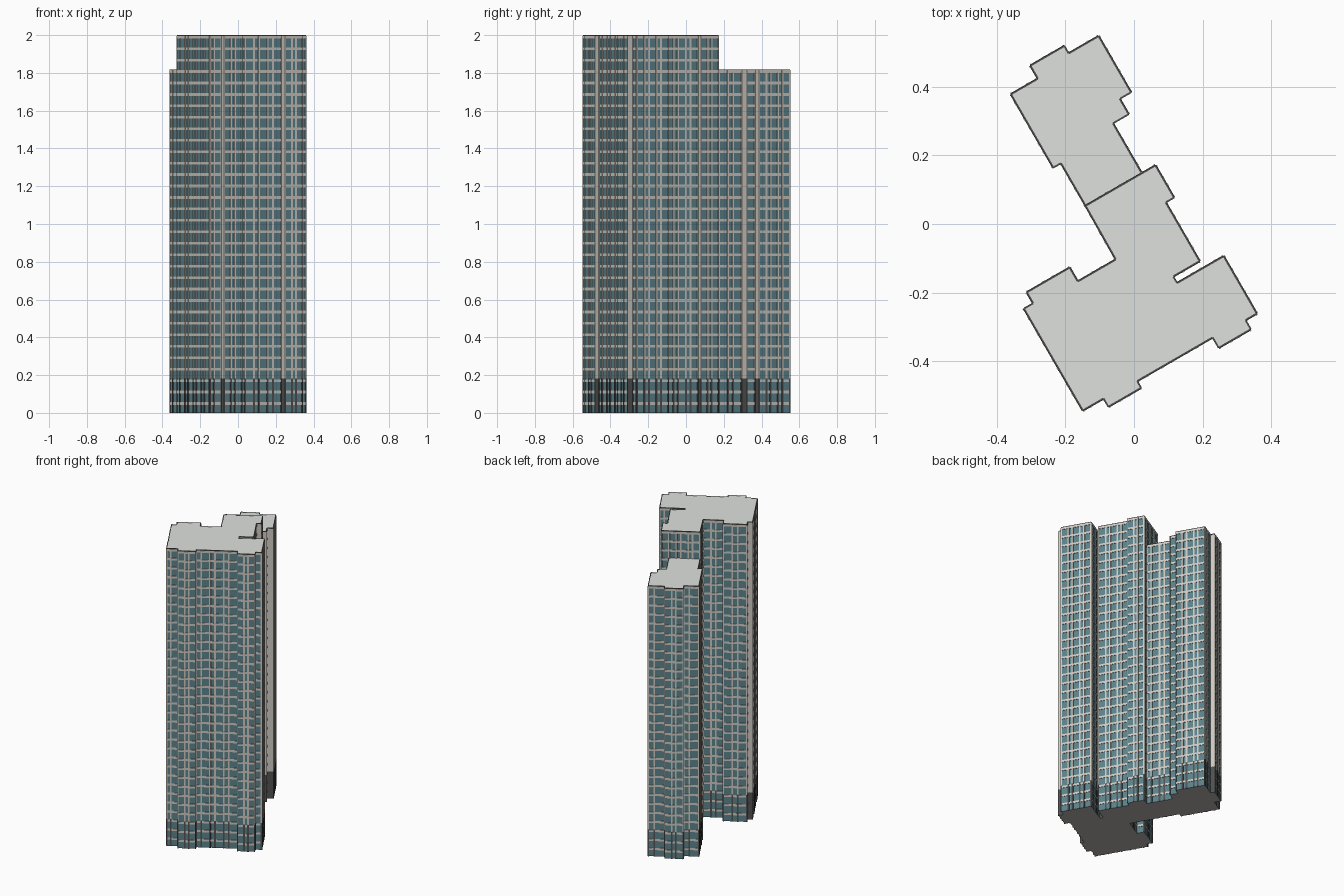
import bpy, bmesh, math
from mathutils import Vector

if "Cube" in bpy.data.objects:
    bpy.data.objects.remove(bpy.data.objects["Cube"])

FLOOR = 2.0 / 33          # storey height
PODIUM = 3 * FLOOR        # three-storey base
LOW = 30 * FLOOR          # roof of the lower wing
ROT = math.radians(30)    # plan is turned 30 degrees


def material(name, rgb):
    m = bpy.data.materials.new(name)
    m.diffuse_color = (*rgb, 1)
    m.use_nodes = True
    m.node_tree.nodes["Principled BSDF"].inputs["Base Color"].default_value = m.diffuse_color
    return m


MATS = [material("teal_glass", (0.105, 0.225, 0.26)),
        material("warm_grey_frame", (0.62, 0.59, 0.54)),
        material("dark_grey_trim", (0.08, 0.082, 0.08)),
        material("pale_roof", (0.73, 0.755, 0.72)),
        material("underside_grey", (0.44, 0.42, 0.40))]
GLASS, FRAME, DARK, ROOF, UNDER = range(5)

# Plan outlines, clockwise, in the turned frame
SOUTH = [(-.096, .117), (.094, .117), (.14, .117), (.14, .008), (.112, .008),
         (.112, -.19), (.023, -.19), (.023, -.212), (.18, -.212), (.18, -.406),
         (.142, -.406), (.142, -.437), (.033, -.437), (.033, -.402),
         (-.221, -.402), (-.221, -.425), (-.332, -.425), (-.332, -.397),
         (-.402, -.397), (-.402, -.053), (-.371, -.053), (-.371, -.016),
         (-.226, -.016), (-.226, -.063), (-.098, -.063)]
NORTH = [(-.096, .117), (-.096, .26), (-.122, .26), (-.122, .508), (-.031, .508),
         (-.031, .552), (.084, .552), (.084, .527), (.185, .527), (.185, .337),
         (.147, .337), (.147, .285), (.094, .285), (.094, .117)]
# Walls without windows besides the very short returns
SOUTH_BLANK, NORTH_BLANK = (), (9, 11)


def plan(p):
    c, s = math.cos(ROT), math.sin(ROT)
    return Vector((p[0] * c - p[1] * s, p[0] * s + p[1] * c, 0))


def finish(bm, name):
    me = bpy.data.meshes.new(name)
    bm.to_mesh(me)
    bm.free()
    for m in MATS:
        me.materials.append(m)
    ob = bpy.data.objects.new(name, me)
    bpy.context.collection.objects.link(ob)
    return ob


def edges(outline):
    """Yield start, unit direction, outward normal and length of each wall."""
    pts = [plan(p) for p in outline]
    for a, b in zip(pts, pts[1:] + pts[:1]):
        d = (b - a).normalized()
        yield a, d, Vector((-d.y, d.x, 0)), (b - a).length


def block(bm, a, d, n, s0, s1, z0, z1, inner, outer, mat):
    """Box lying on a wall, from s0 to s1 along it."""
    v = [bm.verts.new(a + d * s + n * o + Vector((0, 0, z)))
         for z in (z0, z1) for s, o in ((s0, inner), (s0, outer), (s1, outer), (s1, inner))]
    for f in ((0, 1, 2, 3), (7, 6, 5, 4), (0, 4, 5, 1), (1, 5, 6, 2), (2, 6, 7, 3), (3, 7, 4, 0)):
        bm.faces.new([v[i] for i in f]).material_index = mat


def is_blank(i, length, blanks):
    return length < 0.036 or i in blanks


def body(outline, top, name, blanks):
    """Glass shell with solid return walls, roof and underside."""
    bm = bmesh.new()
    levels = (0, PODIUM, top)
    rings = [[bm.verts.new(plan(p) + Vector((0, 0, z))) for p in outline] for z in levels]
    lengths = [e[3] for e in edges(outline)]
    count = len(outline)
    for k in range(2):
        for i in range(count):
            j = (i + 1) % count
            f = bm.faces.new((rings[k][i], rings[k + 1][i], rings[k + 1][j], rings[k][j]))
            solid = DARK if k == 0 else FRAME
            f.material_index = solid if is_blank(i, lengths[i], blanks) else GLASS
    bm.faces.new(rings[0]).material_index = UNDER
    bm.faces.new(rings[2][::-1]).material_index = ROOF
    bmesh.ops.recalc_face_normals(bm, faces=bm.faces)
    finish(bm, name)


def facade(outline, top, name, blanks, starts, skip):
    """Mullions and floor bands on every windowed wall, plus roof trim."""
    bm = bmesh.new()
    for i, (a, d, n, length) in enumerate(edges(outline)):
        if i in skip:
            continue
        base = starts.get(i, 0)
        # dark trim along the roof edge
        block(bm, a, d, n, 0, length, top - .004, top + .001, -.003, .002, DARK)
        if is_blank(i, length, blanks):
            continue
        # alternate wide and narrow bays
        bays = max(1, round(length / .042))
        widths = [1.3 if k % 2 == 0 else .75 for k in range(bays)]
        scale = length / sum(widths)
        cuts = [0]
        for w in widths:
            cuts.append(cuts[-1] + w * scale)
        for s in cuts:
            lo, hi = max(0, s - .005), min(length, s + .005)
            if base < PODIUM:
                block(bm, a, d, n, lo, hi, base, PODIUM, -.002, .004, DARK)
            block(bm, a, d, n, lo, hi, max(base, PODIUM), top - .004, -.002, .004, FRAME)
        # floor bands, one per bay
        floors = round(top / FLOOR)
        for k in range(round(base / FLOOR) + 1, floors + 1):
            z = k * FLOOR - .010
            for s0, s1 in zip(cuts, cuts[1:]):
                block(bm, a, d, n, s0 + .005, s1 - .005, z - .008, z + .006, -.002, .003, FRAME)
    bmesh.ops.recalc_face_normals(bm, faces=bm.faces)
    finish(bm, name)


# Tall wing: the wall shared with the low wing is dressed only above its roof
body(SOUTH, 2.0, "tall_wing", SOUTH_BLANK)
facade(SOUTH, 2.0, "tall_wing_facade", SOUTH_BLANK, {0: LOW}, ())
# Low wing: its last edge is the shared wall
body(NORTH, LOW, "low_wing", NORTH_BLANK)
facade(NORTH, LOW, "low_wing_facade", NORTH_BLANK, {}, (len(NORTH) - 1,))
